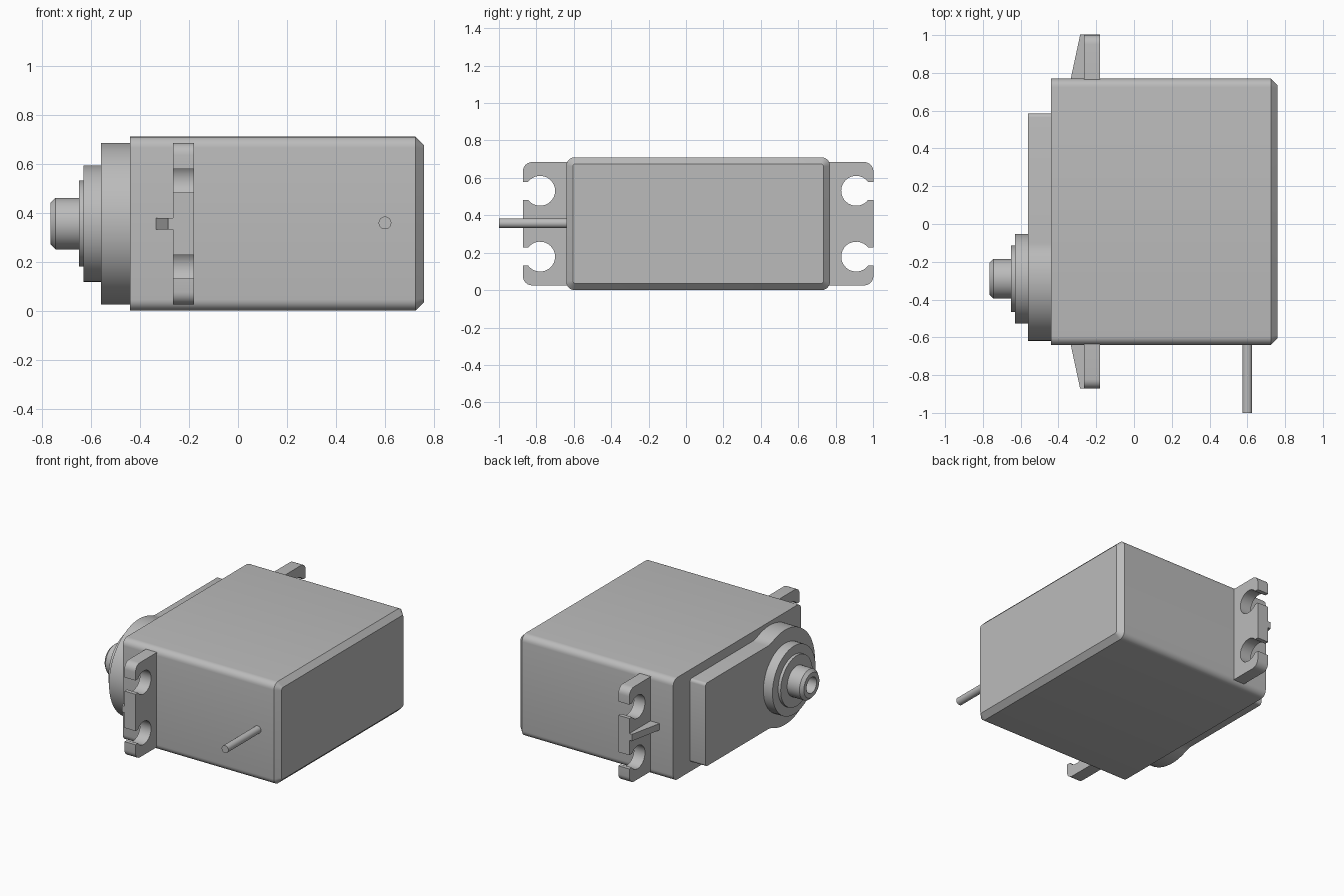
import bpy, bmesh, math
from math import sin, cos, pi

if "Cube" in bpy.data.objects:
    bpy.data.objects.remove(bpy.data.objects["Cube"])

ZC = 0.355      # mid height
SHAFT_Y = -0.29  # output shaft axis

grey = bpy.data.materials.new("plain_grey")
grey.diffuse_color = (0.5, 0.5, 0.5, 1)
grey.use_nodes = True
grey.node_tree.nodes["Principled BSDF"].inputs["Base Color"].default_value = grey.diffuse_color


def finish(name, bm):
    bmesh.ops.recalc_face_normals(bm, faces=bm.faces)
    mesh = bpy.data.meshes.new(name)
    bm.to_mesh(mesh)
    bm.free()
    mesh.materials.append(grey)
    ob = bpy.data.objects.new(name, mesh)
    bpy.context.collection.objects.link(ob)
    bpy.ops.object.select_all(action='DESELECT')
    ob.select_set(True)
    bpy.context.view_layer.objects.active = ob
    bpy.ops.object.shade_smooth_by_angle(angle=math.radians(30))
    return ob


def loft(name, sections):
    """Skin (x, yz outline) sections and cap both ends."""
    bm = bmesh.new()
    rings = [[bm.verts.new((x, y, z)) for y, z in pts] for x, pts in sections]
    for a, b in zip(rings, rings[1:]):
        n = len(a)
        for i in range(n):
            bm.faces.new((a[i], a[(i + 1) % n], b[(i + 1) % n], b[i]))
    bm.faces.new(rings[0])
    bm.faces.new(rings[-1])
    return finish(name, bm)


def arc(cy, cz, r, a0, a1, n):
    """Arc points, angles in degrees measured from +y towards +z."""
    angles = [math.radians(a0 + (a1 - a0) * i / n) for i in range(n + 1)]
    return [(cy + r * cos(a), cz + r * sin(a)) for a in angles]


def circle(r, n=48):
    return arc(SHAFT_Y, ZC, r, 0, 360 - 360 / n, n - 1)


def rounded_rect(y0, y1, z0, z1, r):
    return (arc(y1 - r, z1 - r, r, 0, 90, 6) + arc(y0 + r, z1 - r, r, 90, 180, 6)
            + arc(y0 + r, z0 + r, r, 180, 270, 6) + arc(y1 - r, z0 + r, r, 270, 360, 6))


# Main case with a chamfered rear end
case = rounded_rect(-0.64, 0.77, 0, 0.71, 0.045)
case_end = rounded_rect(-0.605, 0.735, 0.035, 0.675, 0.015)
loft("case", [(-0.44, case), (0.725, case), (0.76, case_end)])

# Gearbox cover: round boss blended into a narrower block
R, H, F = 0.33, 0.29, 0.15
dy = math.sqrt((R + F) ** 2 - (H + F) ** 2)
t = math.degrees(math.atan2(H + F, dy))
upper = arc(0.565, ZC + H - 0.02, 0.02, 0, 90, 4)
upper += arc(SHAFT_Y + dy, ZC + H + F, F, 270, 180 + t, 6)
upper += arc(SHAFT_Y, ZC, R, t, 180, 24)[1:]
cover = upper + [(y, 2 * ZC - z) for y, z in reversed(upper[:-1])]
loft("gearbox_cover", [(-0.44, cover), (-0.56, cover)])

# Stepped bearing rings
for name, x0, x1, r in (("bearing_ring", -0.56, -0.63, 0.238),
                        ("inner_ring", -0.63, -0.65, 0.176)):
    loft(name, [(x0, circle(r)), (x1, circle(r))])

# Output shaft with chamfered tip and screw hole
loft("output_shaft", [(x, circle(r)) for x, r in (
    (-0.65, 0.105), (-0.745, 0.105), (-0.765, 0.085), (-0.765, 0.055), (-0.66, 0.055))])

# Mounting ears with open screw slots, and their wedge ribs
HOLE, SLOT = 0.08, 0.048
for side, root, name in ((1, 0.77, "back"), (-1, -0.64, "front")):
    tip = 0.232
    hole_v = 0.14
    a = math.degrees(math.asin(SLOT / HOLE))
    r = 0.05
    half = [(tip, 0.176 - SLOT)]
    half += arc(hole_v, 0.176, HOLE, 360 - a, a, 24)
    half += [(tip, 0.176 + SLOT)]
    half += arc(tip - r, 0.33 - r, r, 0, 90, 6) + [(-0.03, 0.33)]
    outline = half + [(u, -v) for u, v in reversed(half)]
    ear = [(root + side * u, ZC + v) for u, v in outline]
    loft(name + "_mounting_ear", [(-0.265, ear), (-0.18, ear)])

    bm = bmesh.new()
    wedge = [(-0.262, -0.02), (-0.339, -0.02), (-0.285, tip), (-0.262, tip)]
    lo, hi = ([bm.verts.new((x, root + side * u, z)) for x, u in wedge]
              for z in (ZC - 0.023, ZC + 0.023))
    bm.faces.new(lo)
    bm.faces.new(hi)
    for i in range(4):
        j = (i + 1) % 4
        bm.faces.new((lo[i], lo[j], hi[j], hi[i]))
    finish(name + "_ear_rib", bm)

# Cable stub
bm = bmesh.new()
bmesh.ops.create_cone(bm, cap_ends=True, segments=24, radius1=0.026, radius2=0.026, depth=0.38)
cable = finish("cable", bm)
cable.rotation_euler = (pi / 2, 0, 0)
cable.location = (0.6, -0.81, ZC + 0.003)
